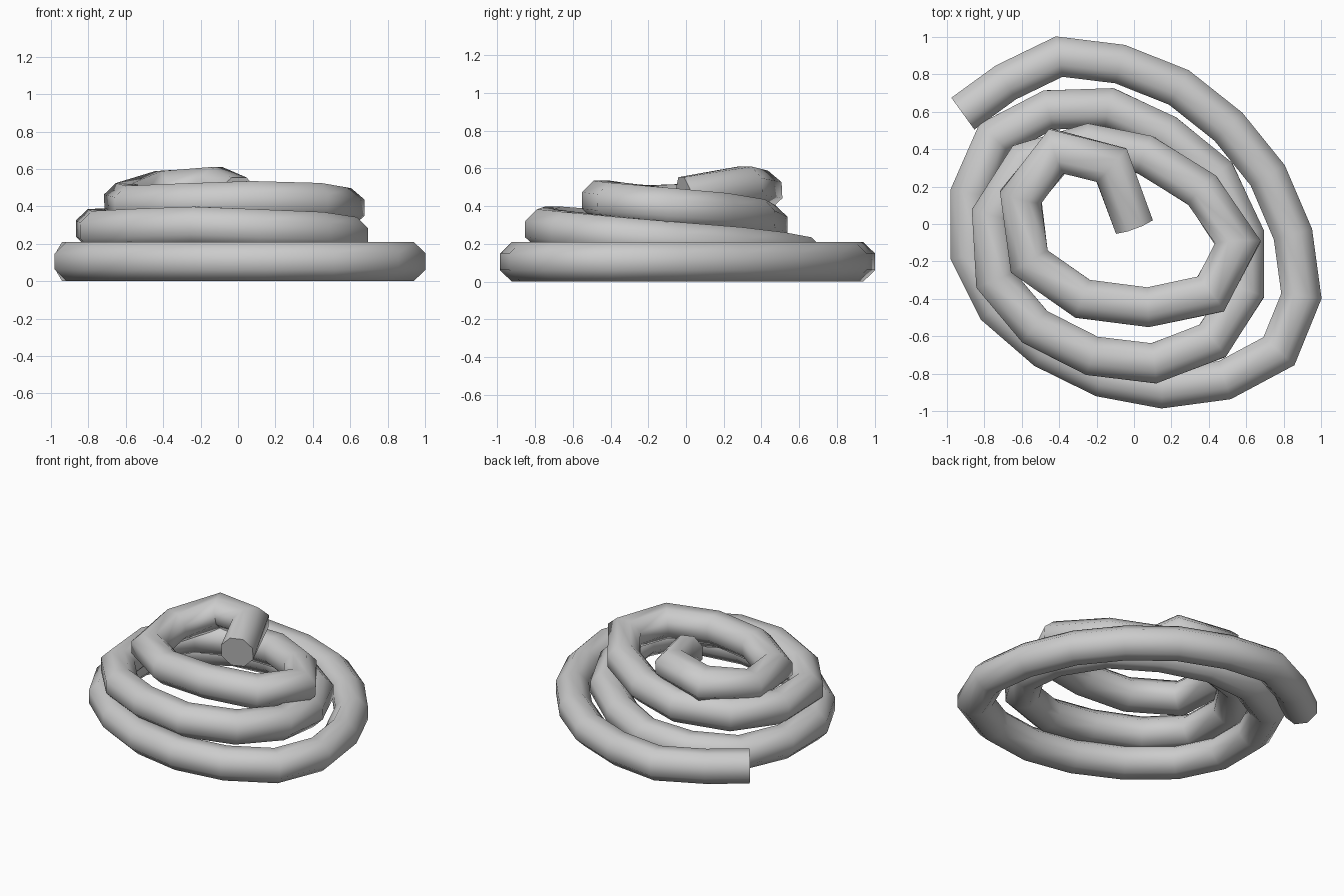
import bpy, bmesh, math
from mathutils import Vector

if "Cube" in bpy.data.objects:
    bpy.data.objects.remove(bpy.data.objects["Cube"])

# Centre line of the coil, from the outer end up to the inner tip
PATH_XY = [
    (-.915, .59), (-.685, .757), (-.40, .895), (-.075, .855), (.24, .73), (.505, .52),
    (.715, .26), (.85, -.055), (.895, -.385), (.775, -.68), (.485, -.835), (.15, -.88),
    (-.17, -.82), (-.475, -.67), (-.735, -.445), (-.875, -.165), (-.875, .165),
    (-.745, .46), (-.455, .61), (-.13, .62), (.17, .48), (.44, .26), (.59, -.06),
    (.59, -.36), (.42, -.625), (.105, -.745), (-.225, -.705), (-.53, -.55),
    (-.74, -.30), (-.76, .05), (-.58, .33), (-.24, .43), (.06, .37), (.365, .18),
    (.555, -.10), (.41, -.375), (.075, -.445), (-.275, -.40), (-.56, -.20),
    (-.605, .145), (-.41, .39), (-.12, .315), (0, -.01)]

# Height at key points along the path (index, z), interpolated between
HEIGHTS = [(0, .105), (17, .105), (19, .13), (24, .265), (26, .293), (28, .27),
           (31, .30), (33, .365), (35, .42), (36, .43), (38, .405), (39, .42),
           (40, .485), (41, .505), (42, .45)]


def height(i):
    for (a, za), (b, zb) in zip(HEIGHTS, HEIGHTS[1:]):
        if a <= i <= b:
            return za + (zb - za) * (i - a) / (b - a)


def tube(name, pts, apothem, sides=8):
    """Sweep a flat-topped polygon along pts with mitred joints."""
    bm = bmesh.new()
    radius = apothem / math.cos(math.pi / sides)
    rings = []
    for i, p in enumerate(pts):
        d_in = (p - pts[max(i - 1, 0)]).normalized()
        d_out = (pts[min(i + 1, len(pts) - 1)] - p).normalized()
        t = (d_in + d_out).normalized()
        miter = 1 / max(t.dot(d_in), t.dot(d_out))
        side = t.cross(Vector((0, 0, 1))).normalized()
        up = side.cross(t)
        ring = []
        for k in range(sides):
            a = 2 * math.pi * (k + .5) / sides
            ring.append(bm.verts.new(p + side * radius * miter * math.cos(a)
                                     + up * radius * math.sin(a)))
        rings.append(ring)
    for r, s in zip(rings, rings[1:]):
        for k in range(sides):
            n = (k + 1) % sides
            bm.faces.new((r[k], r[n], s[n], s[k]))
    bm.faces.new(rings[0])
    bm.faces.new(rings[-1])
    bmesh.ops.recalc_face_normals(bm, faces=bm.faces)
    mesh = bpy.data.meshes.new(name)
    bm.to_mesh(mesh)
    bm.free()
    ob = bpy.data.objects.new(name, mesh)
    bpy.context.collection.objects.link(ob)
    return ob


# Coiled rope
coil = tube("coiled_rope", [Vector((x, y, height(i))) for i, (x, y) in enumerate(PATH_XY)], .105)
bpy.context.view_layer.objects.active = coil
coil.select_set(True)
bpy.ops.object.shade_smooth_by_angle(angle=math.radians(50))
